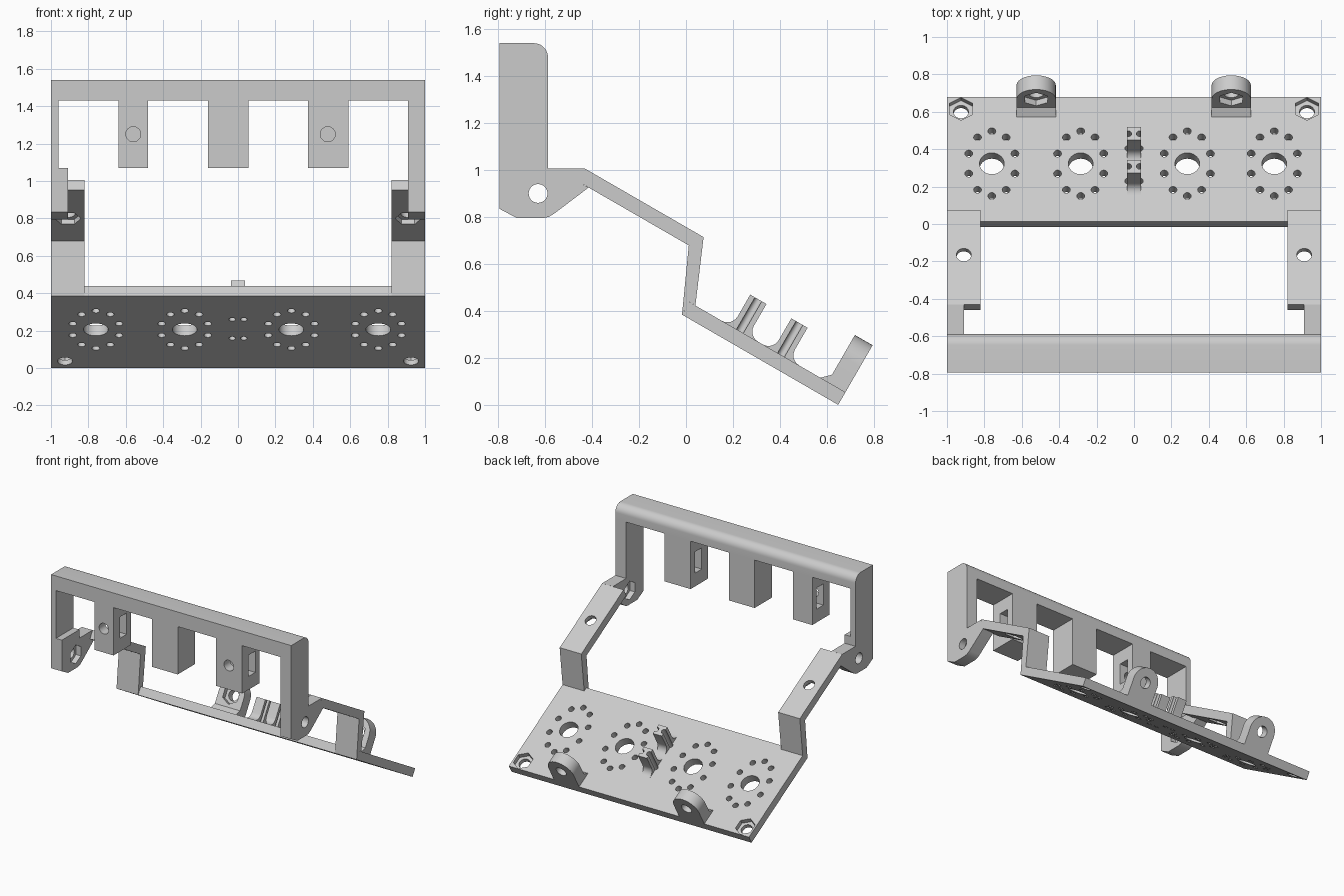
import bpy, bmesh
from math import sin, cos, pi, radians
from mathutils import Matrix

if "Cube" in bpy.data.objects:
    bpy.data.objects.remove(bpy.data.objects["Cube"])

grey = bpy.data.materials.new("light_grey")
grey.use_nodes = True
grey.diffuse_color = (0.6, 0.6, 0.6, 1)
grey.node_tree.nodes["Principled BSDF"].inputs["Base Color"].default_value = (0.6, 0.6, 0.6, 1)

WORLD = Matrix.Identity(4)
TILT = Matrix.Rotation(radians(-30), 4, 'X')
PLATE = Matrix.Translation((0, -0.017, 0.384)) @ TILT     # y runs down the slope, z out of it
ARM = Matrix.Translation((0, -0.461, 0.952)) @ TILT
T = 0.062            # sheet thickness
LENGTH = 0.768       # plate length down the slope


def arc(cx, cy, r, start, end, n):
    return [(cx + r * cos(radians(start + (end - start) * i / n)),
             cy + r * sin(radians(start + (end - start) * i / n))) for i in range(n + 1)]


def extrude(bm, pts, axis, a, b, frame):
    """Add a prism: 2D points swept from a to b along one axis of the frame."""
    def ring(d):
        out = []
        for p in pts:
            co = list(p)
            co.insert(axis, d)
            v = bm.verts.new(co)
            v.co = frame @ v.co
            out.append(v)
        return out
    lo, hi = ring(a), ring(b)
    faces = [bm.faces.new(lo), bm.faces.new(hi)]
    for i in range(len(pts)):
        j = (i + 1) % len(pts)
        faces.append(bm.faces.new((lo[i], lo[j], hi[j], hi[i])))
    bmesh.ops.recalc_face_normals(bm, faces=faces)


def make_object(name, prisms, frame):
    bm = bmesh.new()
    for pts, axis, a, b in prisms:
        extrude(bm, pts, axis, a, b, frame)
    mesh = bpy.data.meshes.new(name)
    bm.to_mesh(mesh)
    bm.free()
    mesh.materials.append(grey)
    obj = bpy.data.objects.new(name, mesh)
    bpy.context.scene.collection.objects.link(obj)
    return obj


def part(name, pts, axis, a, b, frame=WORLD, cuts=()):
    """Make one prism part and cut the listed prisms out of it."""
    obj = make_object(name, [(pts, axis, a, b)], frame)
    if cuts:
        cutter = make_object("cutter", cuts, frame)
        cutter.hide_render = True
        mod = obj.modifiers.new("cut", 'BOOLEAN')
        mod.operation = 'DIFFERENCE'
        mod.solver = 'EXACT'
        mod.use_self = True
        mod.object = cutter
        graph = bpy.context.evaluated_depsgraph_get()
        mesh = bpy.data.meshes.new_from_object(obj.evaluated_get(graph))
        obj.modifiers.clear()
        obj.data = mesh
        bpy.data.objects.remove(cutter)
    obj.data.shade_smooth()
    obj.data.set_sharp_from_angle(angle=radians(32))
    return obj


def rect(x0, y0, x1, y1):
    return [(x0, y0), (x1, y0), (x1, y1), (x0, y1)]


def hole(p, q, r, axis, a, b, sides=28):
    return (arc(p, q, r, 0, 360 - 360 / sides, sides - 1), axis, a, b)


def nut(p, q, axis, a, b, turn=90):
    return (arc(p, q, 0.07, turn, turn + 300, 5), axis, a, b)


# Sloping plate with patterned holes, corner nut pockets and pin channels
cuts = []
for cx in (-0.76, -0.285, 0.285, 0.75):
    cuts.append(hole(cx, 0.357, 0.066, 2, -0.1, 0.2))
    for i in range(10):
        t = 2 * pi * i / 10
        cuts.append(hole(cx + 0.13 * sin(t), 0.357 + 0.2 * cos(t), 0.021, 2, -0.1, 0.2, 14))
for side in (-1, 1):
    cuts.append(hole(side * 0.925, 0.695, 0.04, 2, -0.1, 0.2))
    cuts.append(nut(side * 0.925, 0.695, 2, 0.03, 0.2))
PINS = (0.249, 0.451)
for s in PINS:
    for x in (-0.031, 0.031):
        cuts.append(hole(x, s, 0.018, 2, -0.1, 0.2, 14))
part("base_plate", rect(-1, 0, 1, LENGTH), 2, 0, T, PLATE, cuts)

# Grooved pins with flared feet
for i, s in enumerate(PINS):
    right = arc(0.09, T + 0.05, 0.05, 270, 180, 6) + [(0.04, 0.219)]
    outline = [(s + u, v) for u, v in right] + [(s - u, v) for u, v in reversed(right)]
    grooves = [hole(x, s, 0.018, 2, -0.1, 0.4, 14) for x in (-0.031, 0.031)]
    part(f"pin_{i + 1}", outline, 0, -0.037, 0.037, PLATE, grooves)

# Rounded hinge tabs at the lower edge, with a foot wedge
for name, cx in (("right", -0.523), ("left", 0.52)):
    outline = [(cx - 0.105, T)] + [(cx + 0.105, T)] + arc(cx, 0.188, 0.105, 0, 180, 20)
    part(name + "_tab", outline, 1, 0.681, LENGTH, PLATE,
         [hole(cx, 0.188, 0.04, 1, 0.5, 1), nut(cx, 0.188, 1, 0.6, 0.715)])
    part(name + "_tab_foot", [(0.645, T), (0.681, T), (0.681, T + 0.036)],
         0, cx - 0.105, cx + 0.105, PLATE)

# Arms: leg rising from the plate, then a slope up to the upright
LEG = [(0.012, 0.68), (-0.017, 0.384), (0.014, 0.438), (0.04, 0.423), (0.075, 0.715)]
for name, side in (("right", -1), ("left", 1)):
    a, b = sorted((side * 0.82, side))
    part(name + "_leg", LEG, 0, a, b)
    slope = part(name + "_arm", [(0, 0), (0.546, 0), (0.583, T), (0, T)], 0, a, b, ARM,
                 [hole(side * 0.91, 0.306, 0.04, 2, -0.1, 0.2),
                  nut(side * 0.91, 0.306, 2, -0.1, 0.03, 0)])

# Uprights with hinge lugs at the bottom; the right one is thinned higher up
FRONT, BACK, TOP, UNDER = -0.795, -0.588, 1.54, 1.43
for name, side, top in (("right", -1, 1.07), ("left", 1, UNDER)):
    outline = [(FRONT, 0.835), (-0.72, 0.795), (-0.61, 0.795), (-0.585, 0.8), (-0.56, 0.815),
               (-0.415, 0.925), (-0.461, 0.952), (-0.43, 1.006), (BACK, 1.006),
               (BACK, top), (FRONT, top)]
    a, b = sorted((side * 0.91, side))
    c, d = sorted((side * 0.8, side * 0.95))
    part(name + "_upright", outline, 0, a, b, WORLD,
         [hole(-0.63, 0.9, 0.04, 0, side - 0.2, side + 0.2), nut(-0.63, 0.9, 0, c, d)])
part("right_upright_thin", rect(FRONT, 1.07, BACK, UNDER), 0, -1, -0.96)

# Top bar with a rounded rear edge
part("top_bar", [(FRONT, UNDER), (BACK, UNDER)] + arc(BACK - 0.06, TOP - 0.06, 0.06, 0, 90, 10)
     + [(FRONT, TOP)], 0, -1, 1)

# Hanging blocks; the outer two have a screw hole and a side slot
for name, x0, x1, screw in (("right", -0.64, -0.48, -0.56), ("middle", -0.16, 0.055, None),
                            ("left", 0.373, 0.592, 0.48)):
    cuts = []
    if screw is not None:
        cuts = [hole(screw, 1.25, 0.04, 1, -0.9, -0.68),
                (rect(-0.72, 1.17, -0.64, 1.33), 0, x0 - 0.1, x1 + 0.1)]
    part(name + "_block", rect(x0, 1.07, x1, UNDER), 1, FRONT, BACK, WORLD, cuts)
